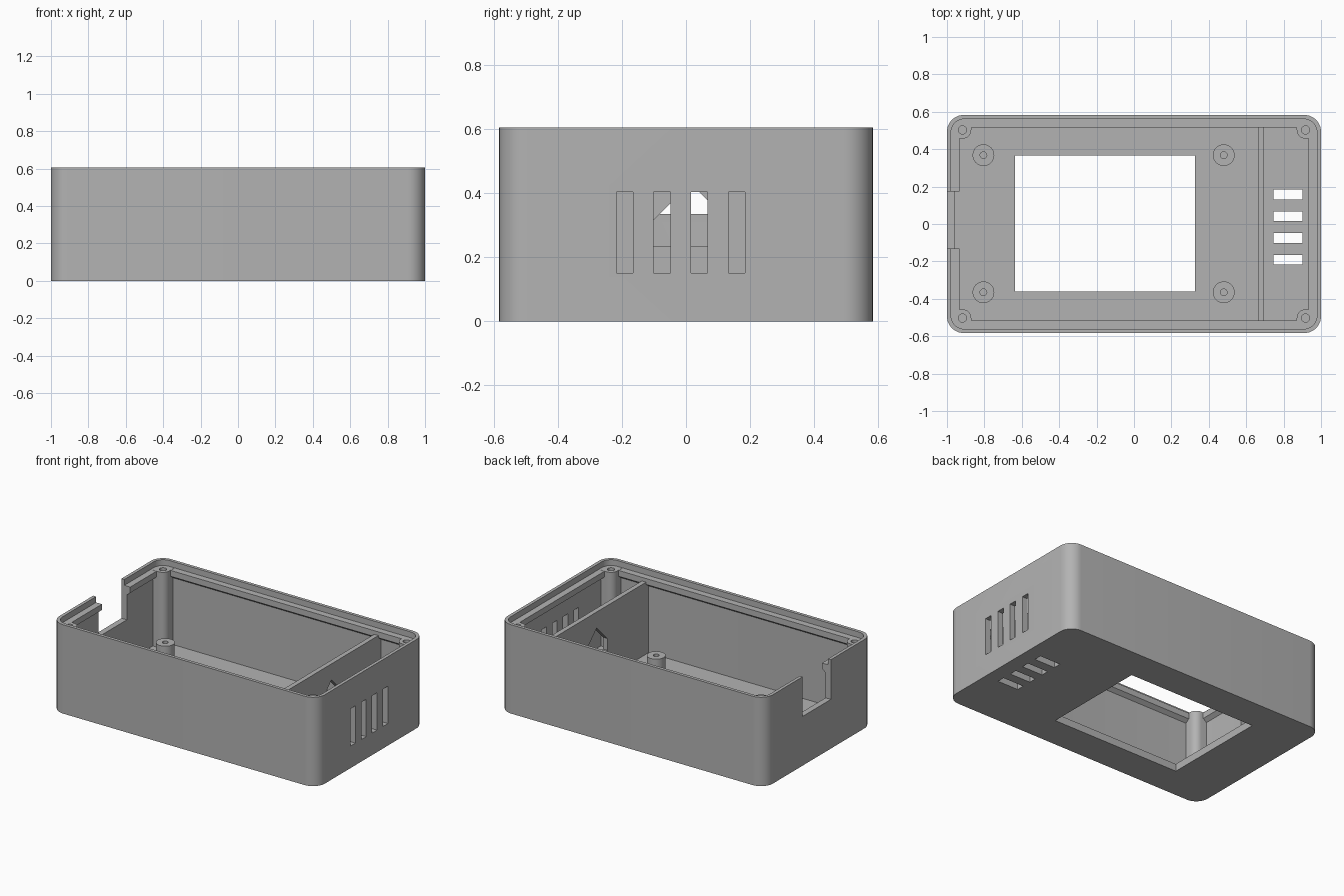
import bpy
import bmesh
from math import sin, cos, pi, radians

cube = bpy.data.objects.get("Cube")
if cube:
    bpy.data.objects.remove(cube, do_unlink=True)

grey = bpy.data.materials.new("matte_grey")
grey.use_nodes = True
colour = (0.45, 0.45, 0.45, 1)
grey.diffuse_color = colour
grey.node_tree.nodes["Principled BSDF"].inputs["Base Color"].default_value = colour

X, Y, H = 1.0, 0.583, 0.605        # half length, half depth, height
FLOOR, LEDGE = 0.05, 0.565
WALL = 0.04


def make(name, bm):
    bmesh.ops.recalc_face_normals(bm, faces=bm.faces)
    mesh = bpy.data.meshes.new(name)
    bm.to_mesh(mesh)
    bm.free()
    mesh.materials.append(grey)
    obj = bpy.data.objects.new(name, mesh)
    bpy.context.collection.objects.link(obj)
    return obj


def rounded(inset, r, seg=10):
    """Outline of the case moved inwards by inset, with corner radius r."""
    pts = []
    for k, (sx, sy) in enumerate([(1, 1), (-1, 1), (-1, -1), (1, -1)]):
        for i in range(seg + 1):
            a = (k + i / seg) * pi / 2
            pts.append((sx * (X - inset - r) + r * cos(a),
                        sy * (Y - inset - r) + r * sin(a)))
    return pts


def circle(x, y, r, n=32):
    return [(x + r * cos(2 * pi * i / n), y + r * sin(2 * pi * i / n)) for i in range(n)]


def rect(x0, x1, y0, y1):
    return [(x0, y0), (x1, y0), (x1, y1), (x0, y1)]


def prism(bm, pts, lo, hi, axis="z"):
    """Closed prism over an outline: (x, y) along z, or (y, z) along x."""
    place = (lambda p, h: (p[0], p[1], h)) if axis == "z" else (lambda p, h: (h, p[0], p[1]))
    a = [bm.verts.new(place(p, lo)) for p in pts]
    b = [bm.verts.new(place(p, hi)) for p in pts]
    bm.faces.new(a)
    bm.faces.new(b)
    for i in range(len(pts)):
        j = (i + 1) % len(pts)
        bm.faces.new((a[i], a[j], b[j], b[i]))


# Shell: outer wall, lip, ledge, shelf underside, inner wall and floor
bm = bmesh.new()
levels = [(0, 0.09, 0), (0, 0.09, H), (0.022, 0.07, H), (0.022, 0.07, LEDGE),
          (0.066, 0.03, LEDGE), (0.066, 0.03, 0.525), (WALL, 0.05, 0.505), (WALL, 0.05, FLOOR)]
rings = [[bm.verts.new((x, y, z)) for x, y in rounded(d, r)] for d, r, z in levels]
for low, high in zip(rings, rings[1:]):
    for i in range(len(low)):
        j = (i + 1) % len(low)
        bm.faces.new((low[i], low[j], high[j], high[i]))
bm.faces.new(rings[0])
bm.faces.new(rings[-1])
parts = [make("case_shell", bm)]

corners = [(sx, sy) for sx in (1, -1) for sy in (1, -1)]
PX, PY, PR = 0.917, 0.503, 0.047
standoffs = [(x, y) for x in (-0.805, 0.48) for y in (0.368, -0.365)]

# Corner screw posts: rounded inwards, square towards the walls
for sx, sy in corners:
    bm = bmesh.new()
    arc = [(PX - PR * cos(i * pi / 16), PY - PR * sin(i * pi / 16)) for i in range(9)]
    pts = arc + [(0.965, PY - PR), (0.965, 0.55), (PX - PR, 0.55)]
    prism(bm, [(sx * x, sy * y) for x, y in pts], FLOOR - 0.01, LEDGE + 0.001)
    parts.append(make("corner_post", bm))

# Board standoffs
for x, y in standoffs:
    bm = bmesh.new()
    prism(bm, circle(x, y, 0.058), FLOOR - 0.01, 0.15)
    parts.append(make("board_standoff", bm))

# Partition wall
bm = bmesh.new()
prism(bm, rect(0.663, 0.695, -0.55, 0.55), FLOOR - 0.01, 0.54)
parts.append(make("partition", bm))

# Openings, gathered in one cutter
bm = bmesh.new()
prism(bm, rect(-0.635, 0.325, -0.36, 0.365), -0.1, 0.1)          # screen window
prism(bm, rect(-1.1, -0.9, -0.13, 0.175), 0.335, 0.8)            # cable notch
for y in (-0.191, -0.075, 0.041, 0.158):                         # vents
    prism(bm, rect(0.745, 0.9, y - 0.026, y + 0.026), -0.1, 0.1)
    prism(bm, rect(y - 0.026, y + 0.026, 0.15, 0.404), 0.93, 1.1, "x")
gable = [(-0.101, 0.235), (0.129, 0.235), (0.129, 0.316), (0.014, 0.431), (-0.101, 0.316)]
prism(bm, gable, 0.62, 0.73, "x")                                # partition opening
for sx, sy in corners:                                           # screw holes
    prism(bm, circle(sx * PX, sy * PY, 0.022, 20), 0.25, 0.7)
for x, y in standoffs:
    prism(bm, circle(x, y, 0.018, 20), 0.07, 0.3)
cutter = make("opening_cutter", bm)
cutter.hide_render = True

for obj in parts:
    mod = obj.modifiers.new("openings", "BOOLEAN")
    mod.operation = "DIFFERENCE"
    mod.solver = "EXACT"
    mod.object = cutter
    bpy.ops.object.select_all(action="DESELECT")
    obj.select_set(True)
    bpy.context.view_layer.objects.active = obj
    bpy.ops.object.modifier_apply(modifier=mod.name)
    bpy.ops.object.shade_smooth_by_angle(angle=radians(30))
bpy.data.objects.remove(cutter, do_unlink=True)
